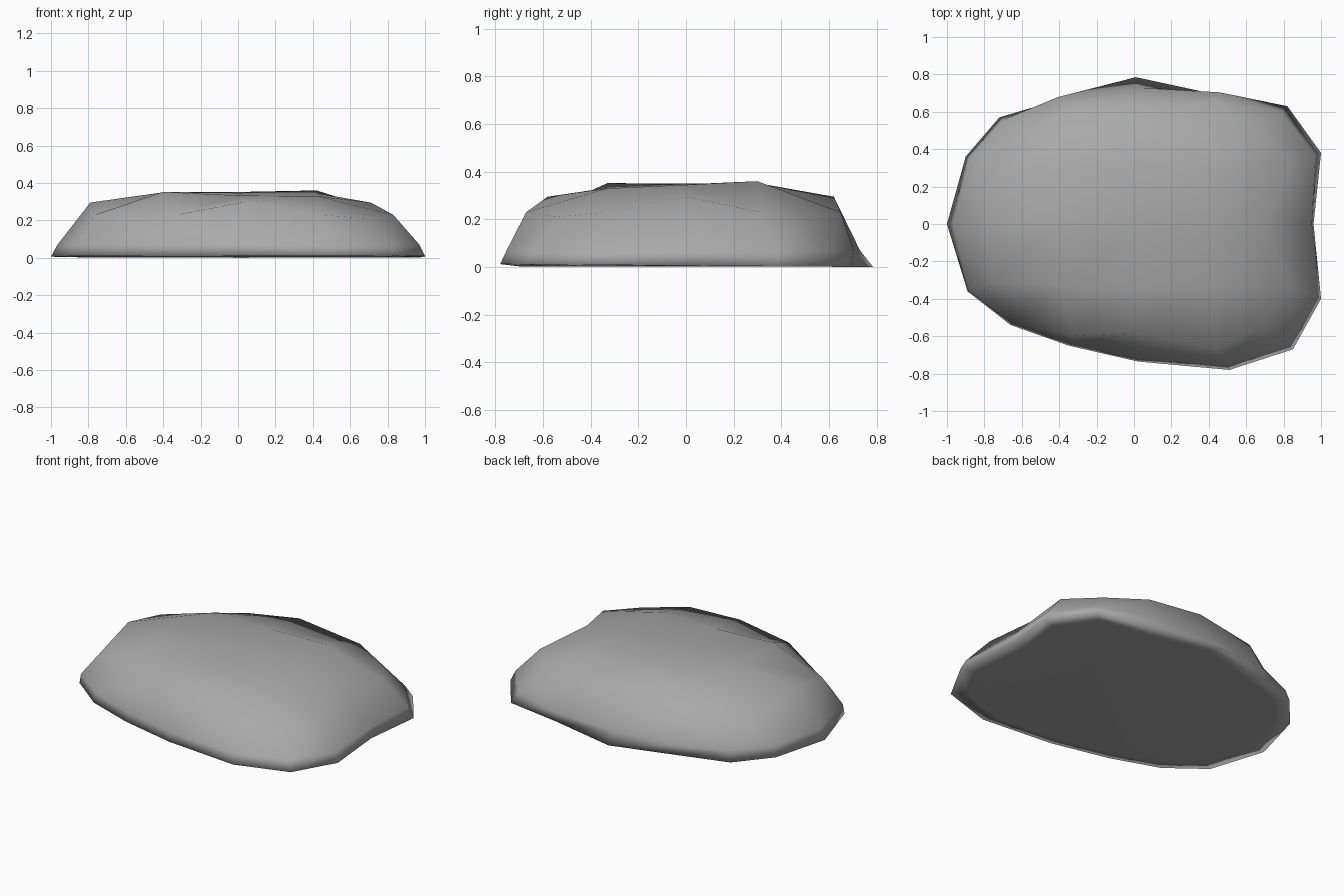
import bpy
import bmesh

old = bpy.data.objects.get("Cube")
if old:
    bpy.data.objects.remove(old, do_unlink=True)

# Stone grey
stone = bpy.data.materials.new("stone_grey")
stone.use_nodes = True
grey = (0.4, 0.4, 0.4, 1)
stone.diffuse_color = grey
stone.node_tree.nodes["Principled BSDF"].inputs["Base Color"].default_value = grey

# Footprint of the slab, counter-clockwise from the -x tip;
# every fourth point from the third is a corner of the slab
outline = [(-1, 0), (-.89, -.36), (-.66, -.54), (-.35, -.65),
           (.02, -.735), (.51, -.78), (.85, -.67), (1, -.4),
           (.96, 0), (1, .38), (.82, .63), (.45, .69),
           (.01, .785), (-.4, .665), (-.72, .57), (-.9, .36)]
n = len(outline)

# Scale of the chipped lower edge and of the shoulder at each footprint point
edge = [.965, .99, .985, .985, .985, .965, .955, .97,
        .99, .97, .955, 1.02, .93, 1.02, .975, .975]
shoulder = [.79, .86, .84, .92, .79, .86, .81, .83,
            .74, .83, .82, .94, .79, .93, .84, .86]
# Shoulder height: middle of a side, between, corner, between
shoulder_z = [.295, .23, .21, .23]

# Inner crown points, front row to back row
crown_x = (-.4, .02, .42)
crown_y = (-.33, 0, .3)
crown_z = ((.352, .332, .33), (.35, .347, .345), (.345, .352, .36))

bm = bmesh.new()

# Base, lower edge and shoulder rings
base = [bm.verts.new((x, y, max(0, .006 - .008 * y))) for x, y in outline]
lower = [bm.verts.new((x * s, y * s, .07)) for (x, y), s in zip(outline, edge)]
upper = [bm.verts.new((x * s, y * s, shoulder_z[i % 4]))
         for i, ((x, y), s) in enumerate(zip(outline, shoulder))]
inset = [bm.verts.new((x * .9, y * .9, .003)) for x, y in outline]

# Sides and the rim of the underside
for a, b in ((inset, base), (base, lower), (lower, upper)):
    for i in range(n):
        j = (i + 1) % n
        bm.faces.new((a[i], a[j], b[j], b[i]))
bm.faces.new(inset[::-1])

# Crown: a five by five grid whose border is the shoulder ring
grid = {}
for k in range(4):
    grid[k, 0] = upper[2 + k]
    grid[4, k] = upper[6 + k]
    grid[4 - k, 4] = upper[10 + k]
    grid[0, 4 - k] = upper[(14 + k) % n]
for r, y in enumerate(crown_y):
    for c, x in enumerate(crown_x):
        grid[c + 1, r + 1] = bm.verts.new((x, y, crown_z[r][c]))
for c in range(4):
    for r in range(4):
        bm.faces.new((grid[c, r], grid[c + 1, r], grid[c + 1, r + 1], grid[c, r + 1]))

bmesh.ops.recalc_face_normals(bm, faces=bm.faces[:])
for f in bm.faces:
    f.smooth = True

mesh = bpy.data.meshes.new("stone_slab")
bm.to_mesh(mesh)
bm.free()
mesh.materials.append(stone)
slab = bpy.data.objects.new("stone_slab", mesh)
bpy.context.collection.objects.link(slab)
